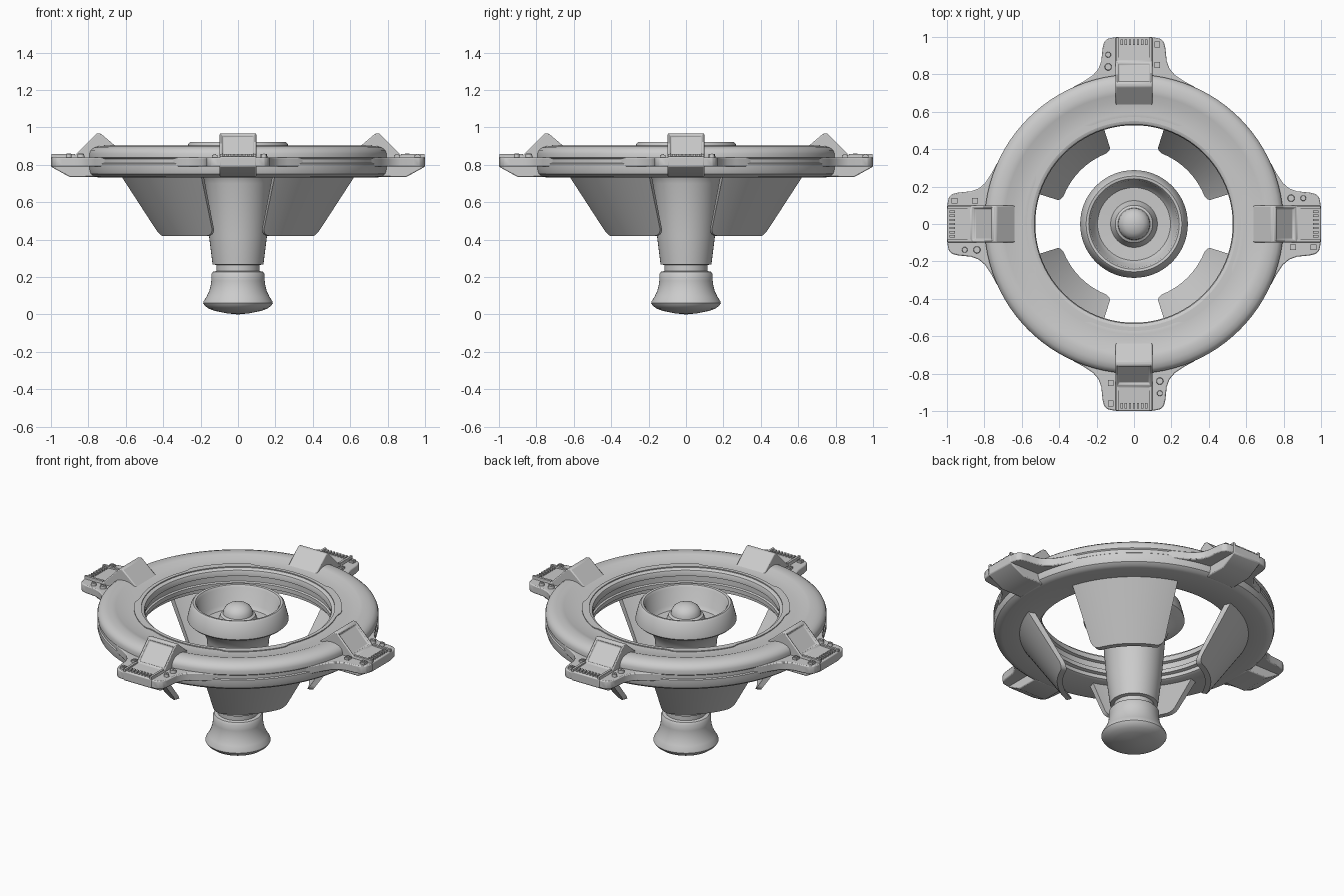
import bpy, bmesh, math
from mathutils import Matrix, Vector

if "Cube" in bpy.data.objects:
    bpy.data.objects.remove(bpy.data.objects["Cube"])

def finish(name, bm, angle=35, bevel=0):
    bmesh.ops.recalc_face_normals(bm, faces=bm.faces)
    me = bpy.data.meshes.new(name)
    bm.to_mesh(me)
    bm.free()
    ob = bpy.data.objects.new(name, me)
    bpy.context.collection.objects.link(ob)
    if bevel:
        m = ob.modifiers.new("bevel", 'BEVEL')
        m.width, m.segments, m.limit_method = bevel, 2, 'ANGLE'
    bpy.ops.object.select_all(action='DESELECT')
    ob.select_set(True)
    bpy.context.view_layer.objects.active = ob
    bpy.ops.object.shade_smooth_by_angle(angle=math.radians(angle))
    return ob

def lathe(name, profile, closed, n=96):
    bm = bmesh.new()
    vs = [bm.verts.new((r, 0, z)) for r, z in profile]
    pairs = list(zip(vs, vs[1:])) + ([(vs[-1], vs[0])] if closed else [])
    es = [bm.edges.new(p) for p in pairs]
    bmesh.ops.spin(bm, geom=vs + es, cent=(0, 0, 0), axis=(0, 0, 1), angle=2 * math.pi, steps=n)
    bmesh.ops.remove_doubles(bm, verts=bm.verts, dist=1e-4)
    return finish(name, bm)

def prism(bm, bottom, shift):
    a = [bm.verts.new(p) for p in bottom]
    b = [bm.verts.new(Vector(p) + Vector(shift)) for p in bottom]
    faces = [bm.faces.new(a[::-1]), bm.faces.new(b)]
    for i in range(len(a)):
        j = (i + 1) % len(a)
        faces.append(bm.faces.new((a[i], a[j], b[j], b[i])))
    return faces

def four(ob):
    # repeat a part every quarter turn
    for k in range(1, 4):
        c = ob.copy()
        c.name = f"{ob.name}_{k + 1}"
        c.matrix_world = Matrix.Rotation(k * math.pi / 2, 4, 'Z')
        bpy.context.collection.objects.link(c)

# main ring with rounded rim and stepped inner wall
lathe("ring", [
    (.57, .735), (.75, .733), (.775, .738), (.793, .752), (.8, .775), (.8, .805),
    (.793, .81), (.793, .832), (.8, .838), (.8, .86), (.793, .878), (.775, .892),
    (.75, .9), (.72, .902), (.695, .899), (.66, .885), (.59, .885), (.55, .884),
    (.533, .874), (.528, .86), (.528, .84), (.545, .835), (.545, .80), (.535, .795),
    (.535, .77), (.555, .765), (.555, .742)], True)

# thin inner lip whose outer edge steps out on the diagonals
bm = bmesh.new()
N = 144
rings = []
for i in range(N):
    a = 2 * math.pi * i / N
    off = abs((math.degrees(a) + 45) % 90 - 45)
    ro = .572 + .02 * min(1, max(0, (off - 24) / 4))
    rings.append([bm.verts.new((r * math.cos(a), r * math.sin(a), z))
                  for r, z in ((.55, .88), (ro, .88), (ro, .89), (.55, .89))])
for i in range(N):
    p, q = rings[i], rings[(i + 1) % N]
    for j in range(4):
        bm.faces.new((p[j], q[j], q[(j + 1) % 4], p[(j + 1) % 4]))
finish("inner_lip", bm)

# central spindle: knob, neck, cone, cup and button
lathe("spindle", [
    (0, 0), (.06, .006), (.12, .018), (.155, .03), (.178, .047), (.186, .06), (.184, .07),
    (.168, .095), (.154, .125), (.146, .155), (.143, .18), (.143, .215), (.134, .228),
    (.115, .232), (.115, .264), (.136, .268), (.155, .42), (.178, .70), (.2, .76),
    (.24, .79), (.278, .81), (.288, .82), (.286, .835), (.266, .912), (.256, .922),
    (.242, .92), (.233, .908), (.215, .81), (.195, .788), (.125, .785), (.118, .8),
    (.1, .845), (.086, .853), (.083, .872), (.07, .893), (.05, .907), (.025, .915),
    (0, .918)], False, 64)

# four curved fins under the ring
bm = bmesh.new()
a0, a1, R = math.radians(17.5), math.radians(72.5), .04
steps = [0, .005, .015, .03, .055, .09] + [.09 + .82 * i / 12 for i in range(1, 12)] \
    + [.91, .945, .97, .985, .995, 1]
cols = []
for t in steps:
    a = a0 + (a1 - a0) * t
    d = min(t, 1 - t) * (a1 - a0) * .437
    lift = R - math.sqrt(R * R - (R - d) ** 2) if d < R else 0
    k = lift / .32
    sec = [(.655, .74), (.437 + .218 * k, .42 + lift), (.405 + .205 * k, .42 + lift), (.61, .74)]
    cols.append([bm.verts.new((r * math.cos(a), r * math.sin(a), z)) for r, z in sec])
for p, q in zip(cols, cols[1:]):
    for j in range(4):
        bm.faces.new((p[j], q[j], q[(j + 1) % 4], p[(j + 1) % 4]))
bm.faces.new(cols[0])
bm.faces.new(cols[-1][::-1])
four(finish("fin", bm))

# flange plates with fillets running into the ring
half = [(.70, .36), (.732, .325), (.765, .265), (.795, .22), (.83, .19), (.87, .175),
        (.94, .168), (.972, .16), (.99, .142), (.997, .11)]
bm = bmesh.new()
outline = half + [(x, -y) for x, y in reversed(half)]
prism(bm, [(x, y, .79) for x, y in outline], (0, 0, .05))
four(finish("flange", bm, bevel=.006))

# clamp blocks with a recessed panel on the outer slope
side = [(.62, .87), (.76, .735), (.90, .735), (1.0, .79), (1.0, .845), (.87, .852),
        (.755, .968), (.735, .968)]
bm = bmesh.new()
faces = prism(bm, [(x, -.098, z) for x, z in side], (0, .196, 0))
bmesh.ops.recalc_face_normals(bm, faces=bm.faces)
bmesh.ops.inset_individual(bm, faces=[faces[2 + 5]], thickness=.018, depth=0)
bmesh.ops.inset_individual(bm, faces=[faces[2 + 5]], thickness=.004, depth=-.014)
four(finish("clamp", bm, bevel=.006))

# clamp teeth, side rails and bolts
def box(bm, c, s):
    bmesh.ops.create_cube(bm, size=1, matrix=Matrix.Translation(c) @ Matrix.Diagonal((*s, 1)))

def disc(bm, x, y, z, r, h):
    bmesh.ops.create_cone(bm, cap_ends=True, segments=16, radius1=r, radius2=r * .85,
                          depth=h, matrix=Matrix.Translation((x, y, z)))

bm = bmesh.new()
for i in range(7):
    box(bm, (.972, -.066 + .022 * i, .848), (.03, .012, .018))
for s in (-1, 1):
    box(bm, (.935, s * .09, .848), (.125, .014, .022))
four(finish("teeth", bm))

bm = bmesh.new()
for x, r in ((.84, .02), (.905, .016)):
    disc(bm, x, .138, .845, r, .024)
    box(bm, (x, .138, .857), (r * 1.5, .005, .006))
for x in (.85, .96):
    box(bm, (x, -.124, .845), (.03, .028, .016))
    box(bm, (x, -.124, .852), (.016, .015, .012))
four(finish("bolts", bm))
